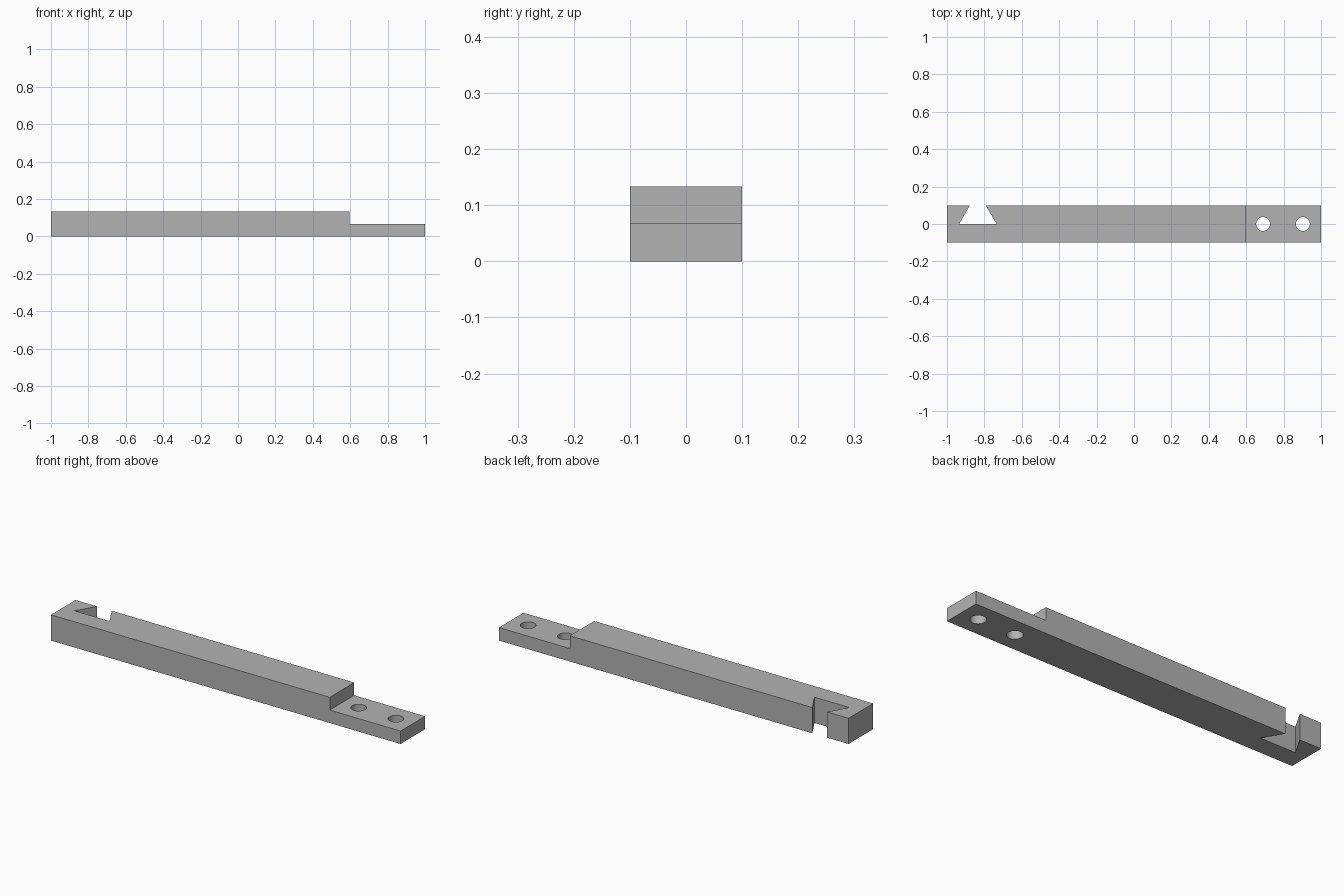
import bpy
import bmesh
import math
from mathutils import Vector

cube = bpy.data.objects.get("Cube")
if cube:
    bpy.data.objects.remove(cube, do_unlink=True)

HEIGHT = 0.133
STEP_HEIGHT = 0.067
HALF_WIDTH = 0.1
STEP_X = 0.595

grey = bpy.data.materials.new("plain grey")
grey.use_nodes = True
grey.diffuse_color = (0.45, 0.45, 0.45, 1)
shader = next(n for n in grey.node_tree.nodes if n.type == "BSDF_PRINCIPLED")
shader.inputs["Base Color"].default_value = grey.diffuse_color
shader.inputs["Roughness"].default_value = 0.6


def prism(name, points, direction):
    """Extrude a closed outline along a direction into a solid."""
    bm = bmesh.new()
    face = bm.faces.new([bm.verts.new(p) for p in points])
    result = bmesh.ops.extrude_face_region(bm, geom=[face], use_keep_orig=True)
    moved = [v for v in result["geom"] if isinstance(v, bmesh.types.BMVert)]
    bmesh.ops.translate(bm, verts=moved, vec=Vector(direction))
    bmesh.ops.recalc_face_normals(bm, faces=bm.faces)
    mesh = bpy.data.meshes.new(name)
    bm.to_mesh(mesh)
    bm.free()
    mesh.materials.append(grey)
    obj = bpy.data.objects.new(name, mesh)
    bpy.context.collection.objects.link(obj)
    return obj


# Bar with a half-height tongue at the left end
side = [(-1, 0), (1, 0), (1, STEP_HEIGHT), (STEP_X, STEP_HEIGHT),
        (STEP_X, HEIGHT), (-1, HEIGHT)]
bar = prism("notched_bar", [(x, -HALF_WIDTH, z) for x, z in side],
            (0, 2 * HALF_WIDTH, 0))

# Dovetail slot, open at the back; its sides lean at sixty degrees
slot_x, slot_half, reach = -0.835, 0.1, 0.12
lean = reach / math.tan(math.radians(60))
slot = [(slot_x - slot_half, 0), (slot_x + slot_half, 0),
        (slot_x + slot_half - lean, reach), (slot_x - slot_half + lean, reach)]
cutters = [prism("dovetail_cutter", [(x, y, -0.05) for x, y in slot], (0, 0, 0.3))]

# Two round bolt holes through the tongue
sides, radius = 48, 0.037
for i, hole_x in enumerate((0.69, 0.903)):
    ring = [(hole_x + radius * math.cos(math.tau * k / sides),
             radius * math.sin(math.tau * k / sides), -0.05) for k in range(sides)]
    cutters.append(prism(f"hole_cutter_{i + 1}", ring, (0, 0, 0.3)))

# Cut the bar, then discard the cutters
for cutter in cutters:
    cut = bar.modifiers.new(cutter.name, "BOOLEAN")
    cut.operation = "DIFFERENCE"
    cut.solver = "EXACT"
    cut.object = cutter
    cutter.hide_render = True

bpy.ops.object.select_all(action="DESELECT")
bar.select_set(True)
bpy.context.view_layer.objects.active = bar
for cutter in cutters:
    bpy.ops.object.modifier_apply(modifier=cutter.name)
    bpy.data.objects.remove(cutter, do_unlink=True)

bpy.ops.object.shade_smooth_by_angle(angle=math.radians(30))
